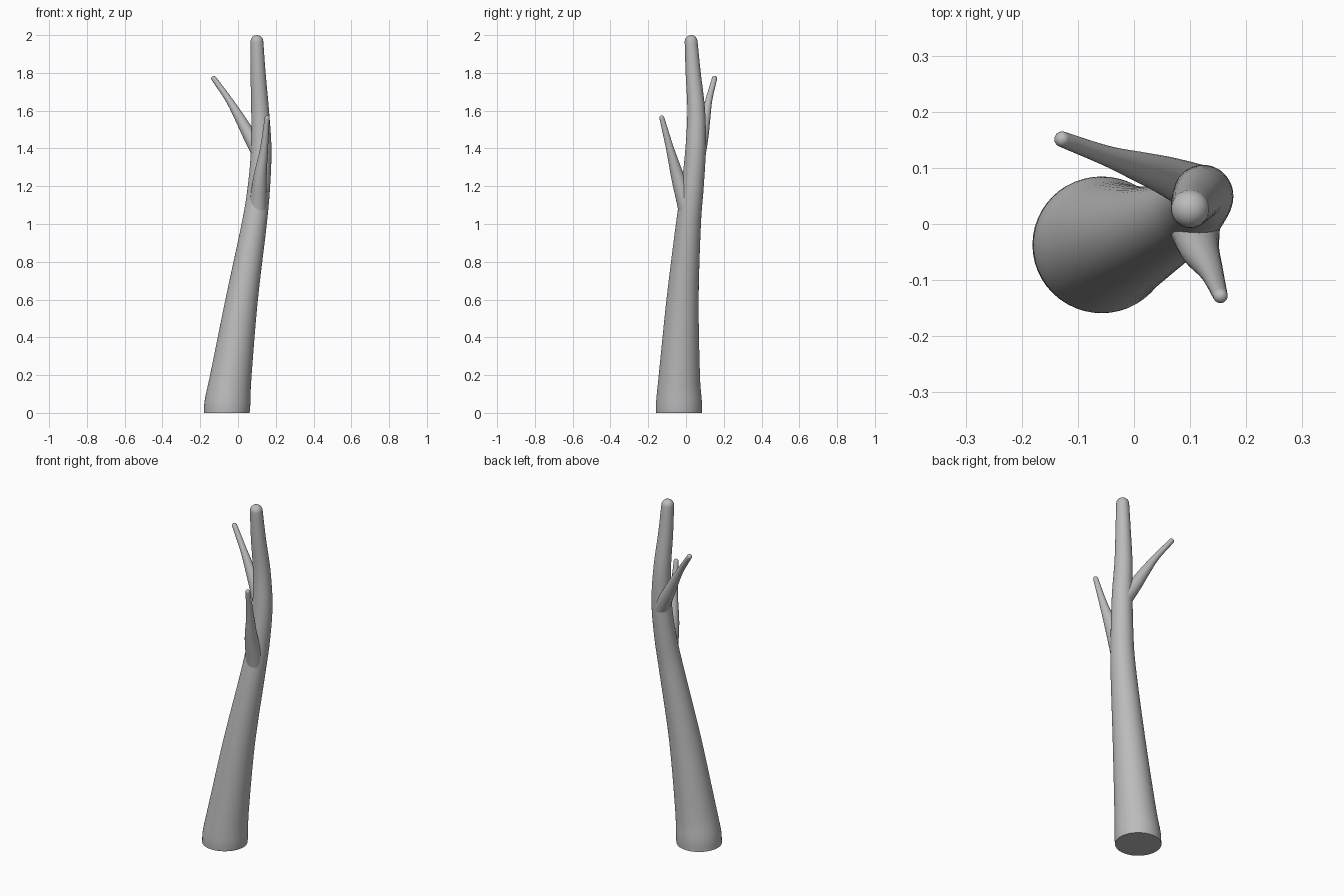
import bpy, bmesh, math
from mathutils import Vector

cube = bpy.data.objects.get("Cube")
if cube:
    bpy.data.objects.remove(cube)

bark = bpy.data.materials.new("grey bark")
bark.use_nodes = True
bark.diffuse_color = (0.5, 0.5, 0.5, 1)
bark.node_tree.nodes["Principled BSDF"].inputs["Base Color"].default_value = (0.5, 0.5, 0.5, 1)


def smooth_path(points, steps):
    """Catmull-Rom interpolation of (x, y, z, radius) points."""
    p = [Vector(q) for q in points]
    p = [2 * p[0] - p[1]] + p + [2 * p[-1] - p[-2]]
    out = []
    for a, b, c, d in zip(p, p[1:], p[2:], p[3:]):
        for i in range(steps):
            t = i / steps
            out.append(0.5 * (2 * b + (c - a) * t + (2 * a - 5 * b + 4 * c - d) * t * t
                              + (3 * b - a - 3 * c + d) * t ** 3))
    return out + [p[-2]]


def limb(name, points, sides, steps=6, flat_base=False):
    """Tapered round tube along a path, with a domed tip."""
    path = smooth_path(points, steps)
    rings = [(q.to_3d(), q.w) for q in path]
    tip, radius = rings[-1]
    end_dir = (tip - rings[-2][0]).normalized()
    for i in range(1, 6):
        a = i / 6 * math.pi / 2
        rings.append((tip + end_dir * radius * math.sin(a), radius * math.cos(a)))
    bm = bmesh.new()
    loops = []
    for i, (centre, r) in enumerate(rings):
        ahead = rings[min(i + 1, len(rings) - 1)][0]
        axis = (ahead - rings[max(i - 1, 0)][0]).normalized()
        if flat_base and i == 0:
            axis = Vector((0, 0, 1))
        u = Vector((0, 1, 0)).cross(axis).normalized()
        v = axis.cross(u)
        loops.append([bm.verts.new(centre + r * (u * math.cos(t) + v * math.sin(t)))
                      for t in (2 * math.pi * k / sides for k in range(sides))])
    for lo, hi in zip(loops, loops[1:]):
        for k in range(sides):
            n = (k + 1) % sides
            bm.faces.new((lo[k], lo[n], hi[n], hi[k]))
    bm.faces.new(loops[0][::-1])
    pole = bm.verts.new(tip + end_dir * radius)
    for k in range(sides):
        bm.faces.new((loops[-1][k], loops[-1][(k + 1) % sides], pole))
    bmesh.ops.recalc_face_normals(bm, faces=bm.faces)
    mesh = bpy.data.meshes.new(name)
    bm.to_mesh(mesh)
    bm.free()
    mesh.materials.append(bark)
    obj = bpy.data.objects.new(name, mesh)
    bpy.context.collection.objects.link(obj)
    bpy.ops.object.select_all(action='DESELECT')
    obj.select_set(True)
    bpy.context.view_layer.objects.active = obj
    bpy.ops.object.shade_smooth_by_angle(angle=math.radians(50))
    return obj


# Leaning trunk
limb("trunk", [
    (-.06, -.037, 0, .121), (-.055, -.037, .06, .121), (-.037, -.035, .2, .109),
    (.02, -.018, .6, .085), (.086, .013, 1, .066), (.111, .035, 1.2, .059),
    (.123, .051, 1.4, .054), (.117, .054, 1.6, .047), (.106, .038, 1.8, .04),
    (.1, .027, 1.966, .034)], 48, flat_base=True)

# Front twig
limb("front_branch", [
    (.1, .02, 1.02, .05), (.108, -.005, 1.12, .045), (.117, -.044, 1.25, .035),
    (.138, -.085, 1.4, .021), (.154, -.128, 1.562, .013)], 24)

# Back twig reaching to the right
limb("back_branch", [
    (.12, .06, 1.37, .045), (.06, .085, 1.47, .035), (.01, .102, 1.56, .027),
    (-.05, .122, 1.66, .018), (-.128, .151, 1.77, .014)], 24)
